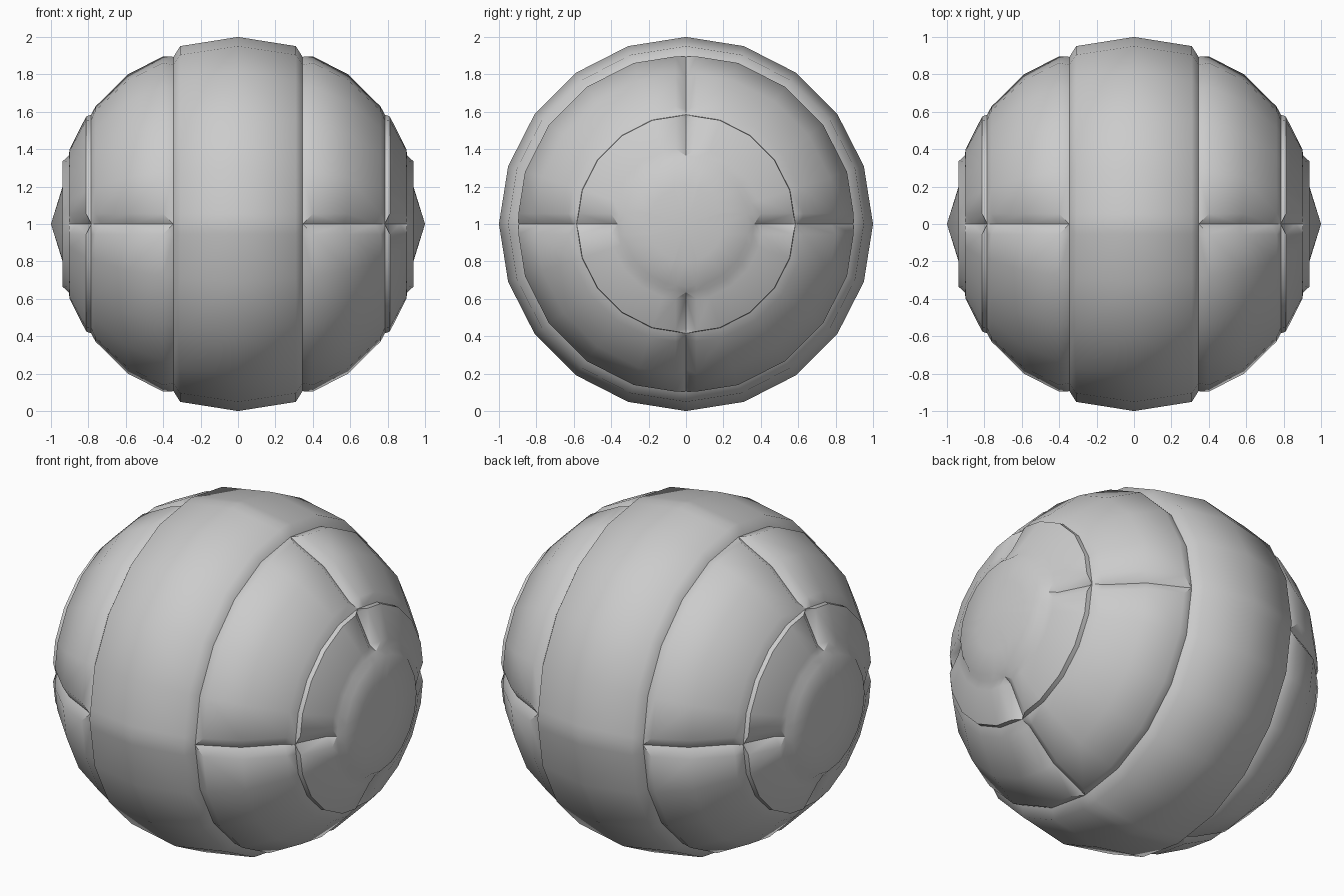
import bpy, bmesh, math
from math import sin, cos, tan, radians

if "Cube" in bpy.data.objects:
    bpy.data.objects.remove(bpy.data.objects["Cube"])

W = 0.055       # half width of the four meridian grooves
DEEP = 0.96     # scale of the groove floor towards the centre

# half profile along the x axis: (x, radius, kind)
PROFILE = [(0, 1, 'band'), (0.309, 0.951, 'band'),
           (0.345, 0.894, 'floor'), (0.40, 0.905, 'panel'),
           (0.588, 0.809, 'panel'), (0.762, 0.637, 'panel'),
           (0.785, 0.585, 'floor'), (0.812, 0.583, 'panel'),
           (0.90, 0.41, 'panel'), (0.905, 0.365, 'floor'),
           (0.937, 0.336, 'cap'), (0.938, 0.2, 'cap')]


def ring_points(x, r, kind):
    """Twenty-sided ring with extra points beside each meridian groove."""
    pts = []
    for q in range(4):
        s = DEEP if kind == 'panel' else 1
        local = [(r * s, 0, x * s), (r - W * tan(radians(9)), W, x)]
        local += [(r * cos(radians(a)), r * sin(radians(a)), x)
                  for a in (18, 36, 54, 72)]
        local.append((W, r - W * tan(radians(9)), x))
        c, d = ((1, 0), (0, 1), (-1, 0), (0, -1))[q]
        pts += [(px, u * c - v * d, u * d + v * c) for u, v, px in local]
    return pts


bm = bmesh.new()
rings = [[bm.verts.new(p) for p in ring_points(*row)] for row in PROFILE]
n = len(rings[0])

# shell: panels, grooves and central band
for i in range(len(rings) - 1):
    a, b = rings[i], rings[i + 1]
    for j in range(n):
        k = (j + 1) % n
        quad = (a[j], a[k], b[k], b[j])
        if j % 7 not in (0, 6):
            bm.faces.new(quad)
            continue
        # mitre the groove crossings from floor centre to panel corner
        diag_jk = (PROFILE[i][2] == 'floor') == (j % 7 == 0)
        if diag_jk:
            bm.faces.new((a[j], a[k], b[k]))
            bm.faces.new((a[j], b[k], b[j]))
        else:
            bm.faces.new((a[j], a[k], b[j]))
            bm.faces.new((a[k], b[k], b[j]))

# shallow pointed end cap
tip = bm.verts.new((1, 0, 0))
for j in range(n):
    bm.faces.new((rings[-1][j], rings[-1][(j + 1) % n], tip))

# second half by mirroring
geom = bm.verts[:] + bm.edges[:] + bm.faces[:]
bmesh.ops.mirror(bm, geom=geom, axis='X', merge_dist=0.0001)
bmesh.ops.remove_doubles(bm, verts=bm.verts[:], dist=0.0001)
bmesh.ops.recalc_face_normals(bm, faces=bm.faces[:])

mesh = bpy.data.meshes.new("ball_shell")
bm.to_mesh(mesh)
bm.free()
ball = bpy.data.objects.new("ball_shell", mesh)
ball.location.z = 1
bpy.context.collection.objects.link(ball)

grey = bpy.data.materials.new("plain_grey")
grey.diffuse_color = (0.6, 0.6, 0.6, 1)
grey.use_nodes = True
grey.node_tree.nodes["Principled BSDF"].inputs["Base Color"].default_value = grey.diffuse_color
mesh.materials.append(grey)

bpy.context.view_layer.objects.active = ball
ball.select_set(True)
bpy.ops.object.shade_smooth_by_angle(angle=radians(50))
